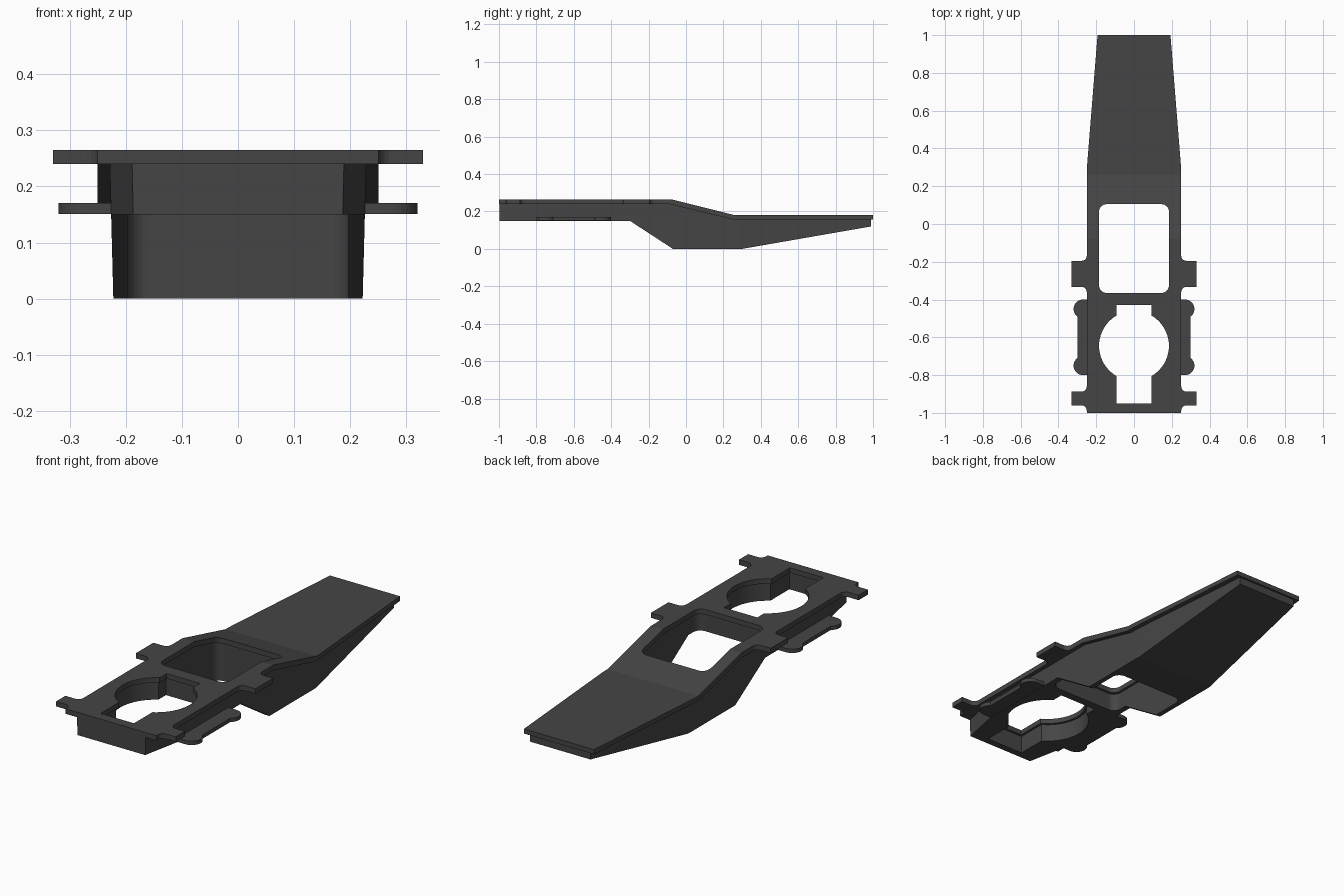
import bpy, bmesh, math

if "Cube" in bpy.data.objects:
    bpy.data.objects.remove(bpy.data.objects["Cube"])

mat = bpy.data.materials.new("dark grey")
mat.diffuse_color = (0.06, 0.06, 0.06, 1)
mat.use_nodes = True
mat.node_tree.nodes["Principled BSDF"].inputs["Base Color"].default_value = mat.diffuse_color


def prism(name, pts, lo, hi, axis='Z', draft=1.0):
    """Extrude an outline along z (pts = x,y) or along x (pts = y,z)."""
    bm = bmesh.new()
    def ring(h, s):
        return [bm.verts.new((p[0] * s, p[1], h) if axis == 'Z' else (h, p[0], p[1])) for p in pts]
    a, b = ring(lo, draft), ring(hi, 1.0)
    n = len(pts)
    bm.faces.new(a)
    bm.faces.new(b)
    for i in range(n):
        bm.faces.new((a[i], a[(i + 1) % n], b[(i + 1) % n], b[i]))
    bmesh.ops.recalc_face_normals(bm, faces=bm.faces)
    me = bpy.data.meshes.new(name)
    bm.to_mesh(me)
    bm.free()
    me.materials.append(mat)
    ob = bpy.data.objects.new(name, me)
    bpy.context.scene.collection.objects.link(ob)
    return ob


def boolean(ob, cutter, op):
    m = ob.modifiers.new("cut", 'BOOLEAN')
    m.operation, m.object, m.solver = op, cutter, 'EXACT'
    bpy.context.view_layer.update()
    me = bpy.data.meshes.new_from_object(ob.evaluated_get(bpy.context.evaluated_depsgraph_get()))
    ob.modifiers.clear()
    ob.data = me
    bpy.data.objects.remove(cutter)


def arc(cx, cy, r, a0, a1, n=8):
    return [(cx + r * math.cos(math.radians(a0 + (a1 - a0) * i / n)),
             cy + r * math.sin(math.radians(a0 + (a1 - a0) * i / n))) for i in range(n + 1)]


def both(right):
    """Close a right-hand outline with its mirror image."""
    return right + [(-x, y) for x, y in reversed(right)]


def tab(y0, y1, r=0.027):
    """Side tab with filleted roots."""
    return (arc(0.25 + r, y0 - r, r, 180, 90, 5) + [(0.33, y0), (0.33, y1)]
            + arc(0.25 + r, y1 + r, r, 270, 180, 5))


def keyhole(g):
    r, w = 0.185 + g, 0.092 + g
    a = math.degrees(math.acos(w / r))
    return both([(w, -0.95 - g)] + arc(0, -0.645, r, -a, a, 20) + [(w, -0.43 + g)])


def window(g):
    x, y0, y1, r = 0.185 + g, -0.365 - g, 0.105 + g, 0.04
    return both(arc(x - r, y0 + r, r, -90, 0) + arc(x - r, y1 - r, r, 0, 90))


# Top plate: bent strip trimmed to its plan outline
plate = prism("top_plate", [(-1, 0.24), (-0.09, 0.24), (0.25, 0.157), (1, 0.157),
                            (1, 0.18), (0.26, 0.18), (-0.08, 0.265), (-1, 0.265)], -0.5, 0.5, 'X')
plan = both([(0.25, -1.1)] + tab(-0.96, -0.887) + tab(-0.333, -0.195)
            + [(0.25, 0.29), (0.193, 1.0), (0.193, 1.1)])
boolean(plate, prism("plate_plan", plan, -0.2, 0.5), 'INTERSECT')

# Lower body: side profile trimmed to a slightly drafted plan
body = prism("lower_body", [(-0.997, 0.15), (-0.3, 0.15), (-0.07, 0), (0.3, 0), (0.99, 0.12),
                            (0.99, 0.162), (0.25, 0.162), (-0.09, 0.245), (-0.997, 0.245)],
             -0.5, 0.5, 'X')
plan = both([(0.19, -1.05), (0.19, -0.997), (0.23, -0.8), (0.23, 0.29), (0.17, 0.99), (0.17, 1.1)])
boolean(body, prism("body_plan", plan, -0.01, 0.3, draft=0.965), 'INTERSECT')

# Openings, a little larger in the body than in the plate
for ob, g in ((plate, 0), (body, 0.012)):
    boolean(ob, prism("keyhole_cutter", keyhole(g), -0.1, 0.4), 'DIFFERENCE')
    boolean(ob, prism("window_cutter", window(g), -0.1, 0.4), 'DIFFERENCE')

# Side clips with rounded knobs at both ends
clip = ([(0.215, -0.4)] + arc(0.27, -0.45, 0.05, 90, -53, 12)
        + arc(0.27, -0.75, 0.05, 53, -90, 12) + [(0.215, -0.8)])
for side, s in (("right", 1), ("left", -1)):
    prism("side_clip_" + side, [(s * x, y) for x, y in clip], 0.151, 0.17)
